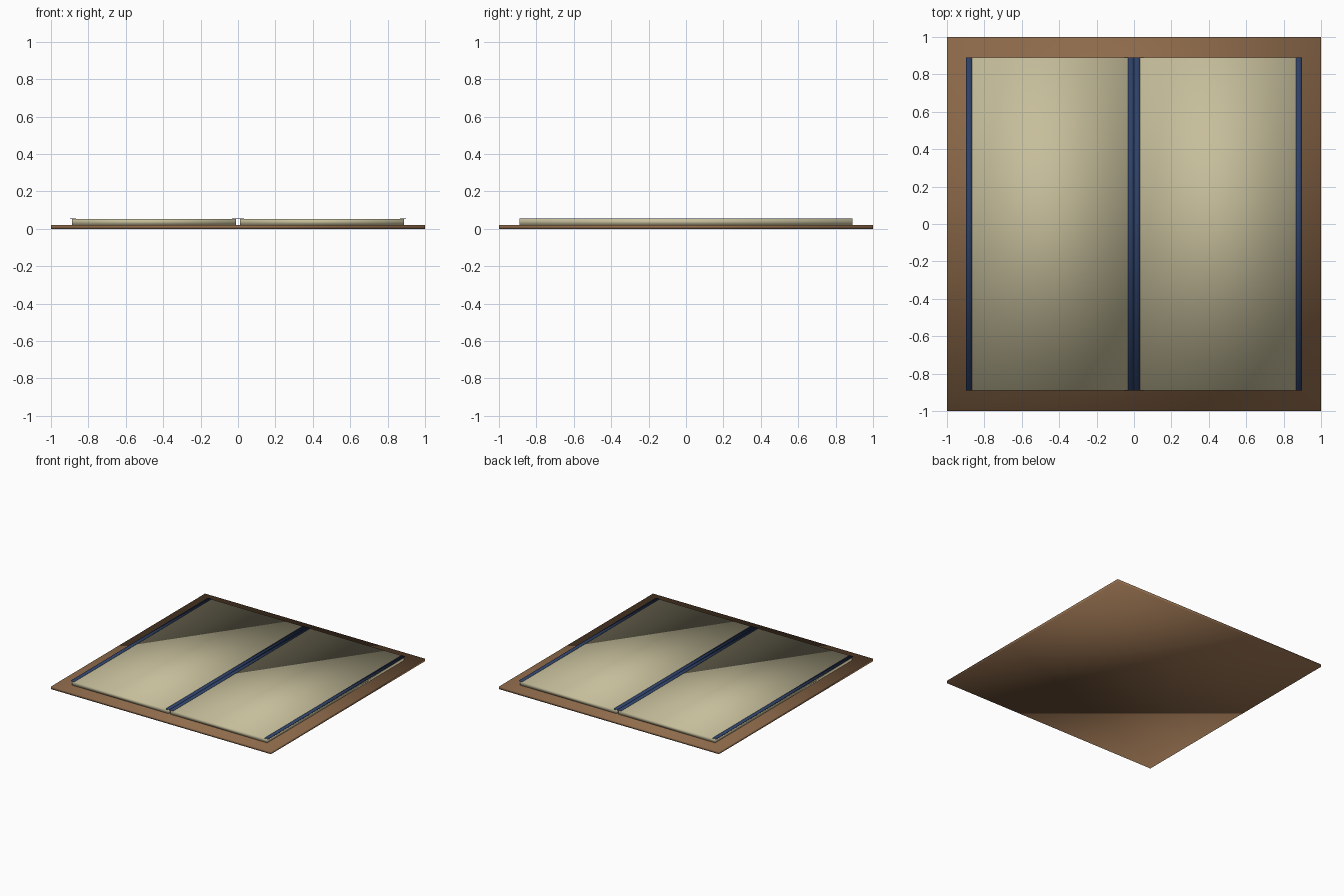
import bpy

if "Cube" in bpy.data.objects:
    bpy.data.objects.remove(bpy.data.objects["Cube"])


def material(name, rgb):
    m = bpy.data.materials.new(name)
    m.diffuse_color = (*rgb, 1)
    m.use_nodes = True
    m.node_tree.nodes["Principled BSDF"].inputs["Base Color"].default_value = m.diffuse_color
    return m


wood = material("brown wood", (0.28, 0.15, 0.072))
straw = material("woven straw", (0.56, 0.51, 0.325))
cloth = material("navy cloth", (0.027, 0.052, 0.135))


def box(name, x0, x1, half_y, z0, z1, mat):
    """Box between two x and z limits, softly shaded across its corners."""
    bpy.ops.mesh.primitive_cube_add(size=1)
    ob = bpy.context.object
    ob.name = name
    for v in ob.data.vertices:
        v.co = (x1 if v.co.x > 0 else x0,
                half_y if v.co.y > 0 else -half_y,
                z1 if v.co.z > 0 else z0)
    ob.data.materials.append(mat)
    ob.data.shade_smooth()
    return ob


# wooden floor
box("floor_board", -1, 1, 1, 0, 0.021, wood)

# two straw mats with slightly overhanging cloth borders along the long edges
for side, cx in (("left", -0.449), ("right", 0.449)):
    box(f"{side}_mat", cx - 0.439, cx + 0.439, 0.89, 0.021, 0.053, straw)
    for edge, s in (("outer" if side == "left" else "inner", -1),
                    ("inner" if side == "left" else "outer", 1)):
        x = cx + s * 0.432
        box(f"{side}_{edge}_border", x - 0.016, x + 0.016, 0.89, 0.0515, 0.0555, cloth)
